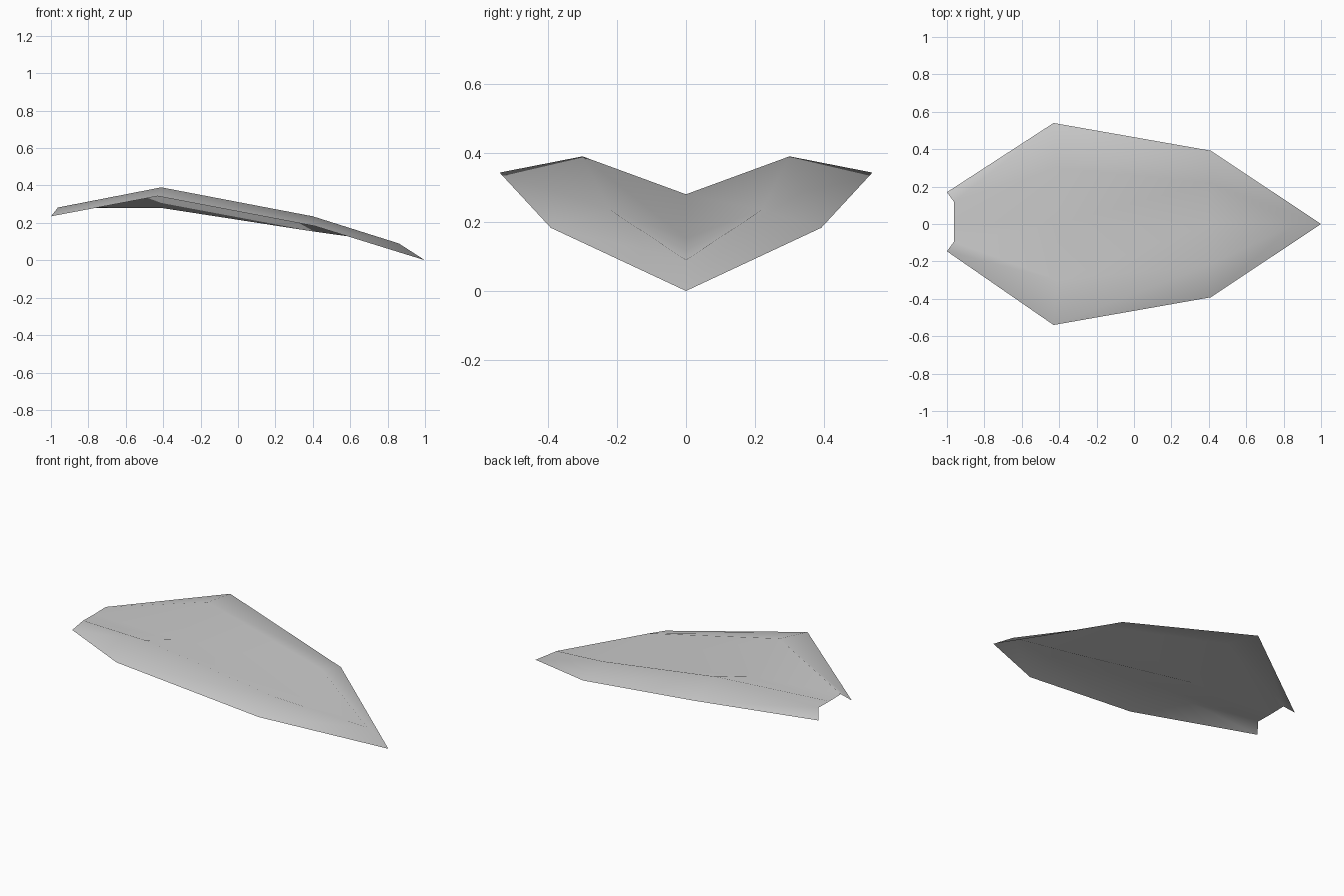
import bpy
import bmesh

cube = bpy.data.objects.get("Cube")
if cube:
    bpy.data.objects.remove(cube, do_unlink=True)

grey = bpy.data.materials.new("light_grey")
grey.use_nodes = True
colour = (0.6, 0.6, 0.6, 1)
grey.diffuse_color = colour
grey.node_tree.nodes["Principled BSDF"].inputs["Base Color"].default_value = colour

# Stations from tail to nose: valley (x, z), ridge and rim (x, half width, z), sideways shift
stations = [
    ((-0.963, 0.28), (-0.963, 0.107, 0.282), (-1.0, 0.158, 0.235), 0.012),
    ((-0.41, 0.28), (-0.41, 0.30, 0.39), (-0.43, 0.54, 0.343), 0),
    ((0.41, 0.153), (0.40, 0.22, 0.235), (0.41, 0.392, 0.183), 0),
]

bm = bmesh.new()


def section(valley, ridge, rim, shift):
    """One folded cross-section, listed from the right rim to the left rim."""
    points = [(rim[0], -rim[1], rim[2]), (ridge[0], -ridge[1], ridge[2]),
              (valley[0], 0, valley[1]),
              (ridge[0], ridge[1], ridge[2]), (rim[0], rim[1], rim[2])]
    return [bm.verts.new((x, y + shift, z)) for x, y, z in points]


# Folded sheet between the stations
rows = [section(*s) for s in stations]
for back, front in zip(rows, rows[1:]):
    for i in range(4):
        bm.faces.new((back[i], front[i], front[i + 1], back[i + 1]))

# Ridges join at the nose, rims join at the tip
nose = bm.verts.new((0.86, 0, 0.09))
tip = bm.verts.new((1, 0, 0))
r_rim, r_ridge, valley, l_ridge, l_rim = rows[-1]
for face in ((r_rim, tip, nose, r_ridge), (r_ridge, nose, valley),
             (valley, nose, l_ridge), (l_ridge, nose, tip, l_rim)):
    bm.faces.new(face)

for face in bm.faces:
    face.smooth = True

mesh = bpy.data.meshes.new("folded_shell")
bm.to_mesh(mesh)
bm.free()
mesh.materials.append(grey)
shell = bpy.data.objects.new("folded_shell", mesh)
bpy.context.collection.objects.link(shell)
